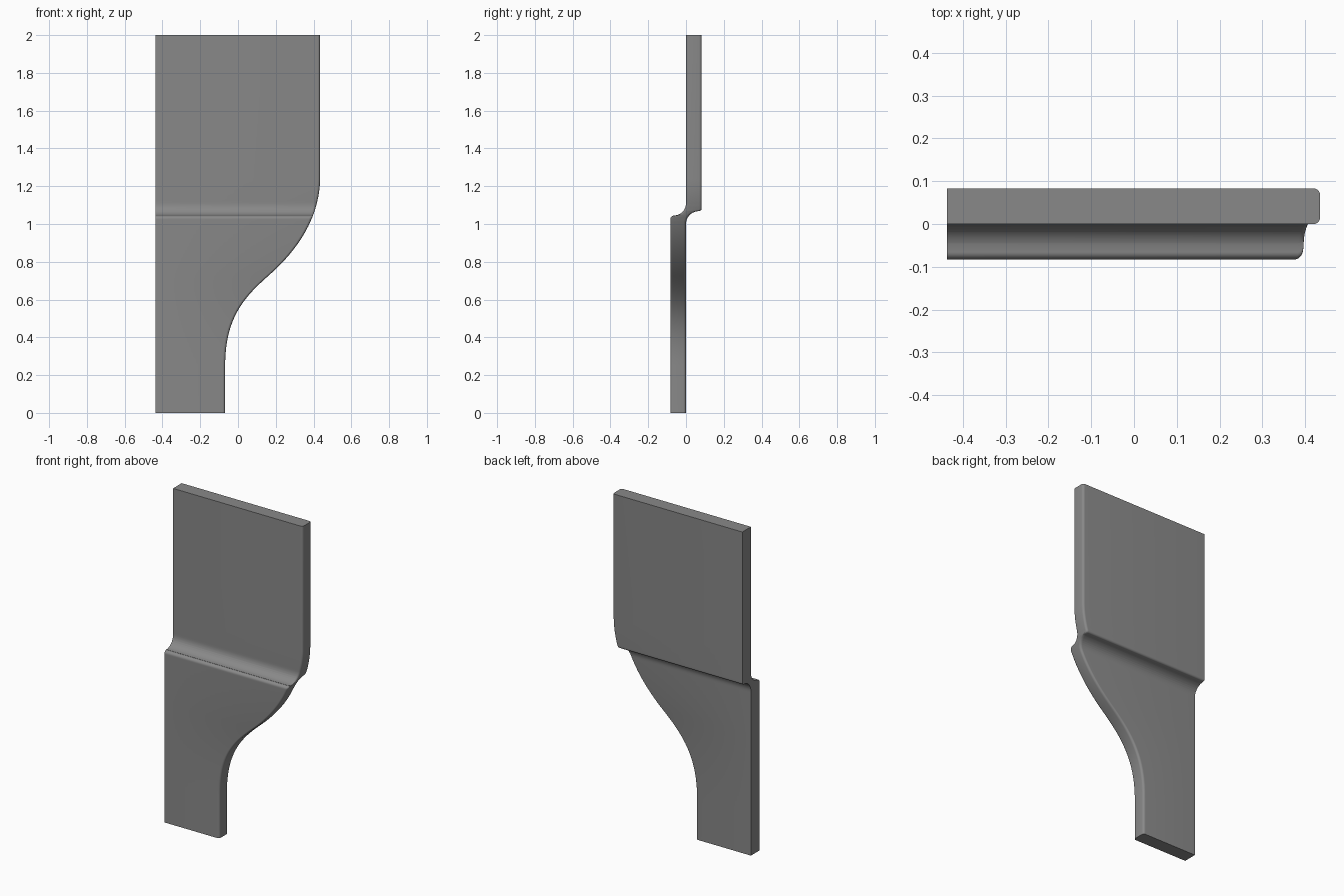
import bpy, bmesh
from math import sin, cos, pi
from mathutils import Vector
from mathutils.geometry import interpolate_bezier

cube = bpy.data.objects.get("Cube")
if cube:
    bpy.data.objects.remove(cube)

LEFT, HEIGHT, THICK, ROUND = -0.437, 2.0, 0.083, 0.014


def arc(cx, cy, r, start, end, n=10):
    """Points on a circular arc, angles in quarter turns."""
    angles = [(start + (end - start) * i / n) * pi / 2 for i in range(n + 1)]
    return [(cx + r * cos(a), cy + r * sin(a)) for a in angles]


def bezier(a, b, c, d, n=24):
    pts = interpolate_bezier(*[Vector((*p, 0)) for p in (a, b, c, d)], n)
    return [(p.x, p.y) for p in pts]


def sample(curve, z):
    """Value of a (value, z) polyline at a height."""
    for (v0, z0), (v1, z1) in zip(curve, curve[1:]):
        if z <= z1:
            return v0 if z1 - z0 < 1e-6 else v0 + (v1 - v0) * (z - z0) / (z1 - z0)
    return curve[-1][0]


# Front profile: rounded shoulder, then a hollow fillet up to the upper panel
front = ([(-THICK, 0)] + arc(-0.065, 1.026, 0.018, 2, 1)
         + arc(-0.065, 1.110, 0.065, -1, 0) + [(0, HEIGHT)])
# Back profile: hollow fillet out to a rounded lip
back = ([(0, 0)] + arc(0.068, 1.0, 0.068, 2, 1)
        + arc(0.070, 1.082, 0.013, -1, 0) + [(THICK, HEIGHT)])
# S-shaped side edge, from the narrow foot to the wide panel
mid = (0.16, 0.725)
edge = ([(-0.068, 0)]
        + bezier((-0.068, 0.25), (-0.068, 0.5), (0.03, 0.61), mid)
        + bezier(mid, (0.28, 0.83), (0.43, 1.0), (0.435, 1.24))
        + [(0.435, HEIGHT)])

# Loft cross-sections with two rounded corners along the height
bm = bmesh.new()
rings = []
for z in sorted({round(p[1], 4) for p in front + back + edge}):
    yf, yb, x = sample(front, z), sample(back, z), sample(edge, z)
    section = ([(LEFT, yf)] + arc(x - ROUND, yf + ROUND, ROUND, -1, 0, 5)
               + arc(x - ROUND, yb - ROUND, ROUND, 0, 1, 5) + [(LEFT, yb)])
    rings.append([bm.verts.new((px, py, z)) for px, py in section])

for low, high in zip(rings, rings[1:]):
    for i in range(len(low)):
        j = (i + 1) % len(low)
        bm.faces.new((low[i], low[j], high[j], high[i]))
bm.faces.new(rings[0][::-1])
bm.faces.new(rings[-1])
bmesh.ops.recalc_face_normals(bm, faces=bm.faces)

mesh = bpy.data.meshes.new("offset_plate")
bm.to_mesh(mesh)
bm.free()
plate = bpy.data.objects.new("offset_plate", mesh)
bpy.context.collection.objects.link(plate)

# Plain grey
grey = bpy.data.materials.new("mid_grey")
grey.use_nodes = True
colour = (0.25, 0.25, 0.25, 1)
grey.diffuse_color = colour
grey.node_tree.nodes["Principled BSDF"].inputs["Base Color"].default_value = colour
mesh.materials.append(grey)

bpy.ops.object.select_all(action='DESELECT')
plate.select_set(True)
bpy.context.view_layer.objects.active = plate
bpy.ops.object.shade_smooth_by_angle(angle=pi / 5)
